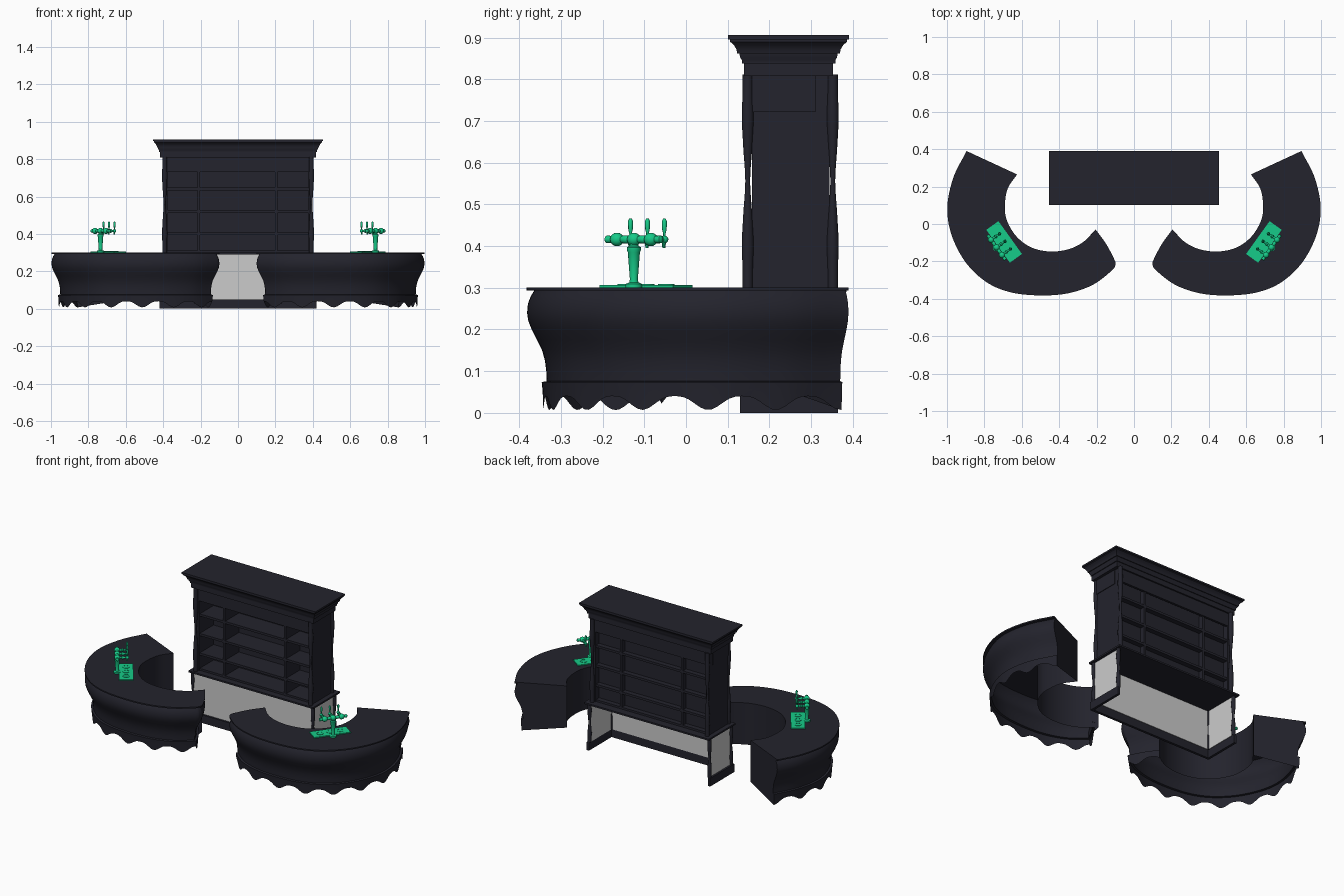
import bpy, bmesh, math
from mathutils import Vector

if "Cube" in bpy.data.objects:
    bpy.data.objects.remove(bpy.data.objects["Cube"])

def material(name, col):
    m = bpy.data.materials.new(name)
    m.diffuse_color = (*col, 1)
    m.use_nodes = True
    m.node_tree.nodes["Principled BSDF"].inputs["Base Color"].default_value = m.diffuse_color
    return m

DARK = material("dark_wood", (0.017, 0.017, 0.026))
GREY = material("grey_panel", (0.6, 0.6, 0.6))
GREEN = material("green_metal", (0.008, 0.60, 0.25))

def finish(name, bm, mat, smooth=True):
    bmesh.ops.recalc_face_normals(bm, faces=bm.faces)
    me = bpy.data.meshes.new(name)
    bm.to_mesh(me)
    bm.free()
    me.materials.append(mat)
    if smooth:
        me.shade_smooth()
        me.set_sharp_from_angle(angle=math.radians(35))
    ob = bpy.data.objects.new(name, me)
    bpy.context.collection.objects.link(ob)
    return ob

def box(name, x0, x1, y0, y1, z0, z1, mat=DARK):
    bm = bmesh.new()
    bmesh.ops.create_cube(bm, size=1)
    for v in bm.verts:
        v.co = ((x0 + x1) / 2 + v.co.x * (x1 - x0),
                (y0 + y1) / 2 + v.co.y * (y1 - y0),
                (z0 + z1) / 2 + v.co.z * (z1 - z0))
    return finish(name, bm, mat, False)

def rings(name, ring_list, mat, closed_ends=True, smooth=True):
    bm = bmesh.new()
    rows = [[bm.verts.new(p) for p in r] for r in ring_list]
    n = len(rows[0])
    for a, b in zip(rows, rows[1:]):
        for i in range(n):
            j = (i + 1) % n
            bm.faces.new((a[i], a[j], b[j], b[i]))
    if closed_ends:
        bm.faces.new(rows[0])
        bm.faces.new(rows[-1])
    return finish(name, bm, mat, smooth)

def lathe(name, prof, origin, axis, mat, n=16):
    # prof: (radius, distance along axis)
    axis = Vector(axis).normalized()
    u = axis.orthogonal().normalized()
    w = axis.cross(u)
    o = Vector(origin)
    rl = [[o + axis * h + (u * math.cos(2 * math.pi * i / n) + w * math.sin(2 * math.pi * i / n)) * r
           for i in range(n)] for r, h in prof]
    return rings(name, rl, mat)

def spline(pts, n):
    P = [Vector(p) for p in pts]
    P = [2 * P[0] - P[1]] + P + [2 * P[-1] - P[-2]]
    out = []
    for a, b, c, d in zip(P, P[1:], P[2:], P[3:]):
        for k in range(n):
            t = k / n
            out.append(0.5 * (2 * b + (c - a) * t + (2 * a - 5 * b + 4 * c - d) * t * t
                              + (3 * b - a - 3 * c + d) * t ** 3))
    return out + [P[-2]]

# ---------- curved counters ----------
OUT = spline([(-.895, .39), (-.965, .25), (-.998, .09), (-.975, -.06), (-.9, -.205), (-.79, -.31),
              (-.66, -.365), (-.5, -.382), (-.35, -.37), (-.22, -.325), (-.12, -.25), (-.1, -.22),
              (-.105, -.19), (-.15, -.105), (-.205, -.03)], 10)
INN = spline([(-.205, -.03), (-.27, -.095), (-.35, -.135), (-.45, -.147), (-.55, -.125),
              (-.63, -.065), (-.68, .02), (-.69, .1), (-.675, .19), (-.625, .265)], 6)[1:]
# inward normals, averaged over a window so the tight tip does not fold
nrm = []
for i in range(len(OUT)):
    t = OUT[min(i + 1, len(OUT) - 1)] - OUT[max(i - 1, 0)]
    nrm.append(Vector((-t.y, t.x)).normalized())
nrm = [sum((nrm[k] for k in range(max(0, i - 7), min(len(nrm), i + 8))), Vector((0, 0))).normalized()
       for i in range(len(nrm))]
nrm[0] = (INN[-1] - OUT[0]).normalized()
nrm[-1] = (INN[0] - OUT[-1]).normalized()
PROFILE = [(.293, .018), (.28, .010), (.262, .003), (.24, .001), (.22, .004), (.2, .012), (.175, .025),
           (.15, .037), (.125, .044), (.1, .047), (.076, .048), (.074, .036), (.055, .038)]
arc = [0]
for a, b in zip(OUT, OUT[1:]):
    arc.append(arc[-1] + (b - a).length)

def counter(side, sx):
    rl = []
    for z, off in PROFILE:
        rl.append([(sx * (p + q * off).x, (p + q * off).y, z) for p, q in zip(OUT, nrm)]
                  + [(sx * p.x, p.y, z) for p in INN])
    # scalloped lower edge with pointed feet
    low = []
    for p, q, s in zip(OUT, nrm, arc):
        c = p + q * .04
        low.append((sx * c.x, c.y, .04 - .033 * abs(math.cos(math.pi * s / .18)) ** 3))
    rl.append(low + [(sx * p.x, p.y, .045) for p in INN])
    rings(side + "_counter_body", rl, DARK, False)
    # thin worktop
    loop = OUT + INN
    rings(side + "_counter_top", [[(sx * p.x, p.y, z) for p in loop] for z in (.293, .301)], DARK)

# ---------- beer taps ----------
def ball(h, r):
    return [(r * math.sin(a), h - r * math.cos(a)) for a in (.5, .9, 1.3, 1.84, 2.24, 2.64)]

def taps(side, sx):
    d = Vector((sx * .58, -.81, 0)).normalized()
    n = Vector((sx * .81, .58, 0)).normalized()
    base = Vector((-.735 * sx, -.125, 0))
    tc = base + n * .05
    up = Vector((0, 0, 1))
    rings(side + "_drip_tray", [[tc + d * (a * .108) + n * (b * .04) + up * z
          for a, b in ((-1, -1), (1, -1), (1, 1), (-1, 1))] for z in (.3, .307)], GREEN, True, False)
    lathe(side + "_tap_column", [(.02, .301), (.02, .309), (.011, .313), (.0095, .32), (.0145, .385),
          (.017, .39), (.017, .397), (.011, .40), (.011, .41)], base, up, GREEN)
    bar = [(.004, -.083), (.009, -.08), (.009, -.072)]
    for h in (-.05, 0, .05):
        bar += ball(h, .0165) + ([(.0095, h + .019), (.0095, h + .031)] if h < .05 else [])
    bar += [(.009, .072), (.009, .08), (.004, .083)]
    lathe(side + "_tap_bar", bar, base + up * .416, d, GREEN)
    for k, h in enumerate((-.05, 0, .05)):
        o = base + d * h + up * .416
        lathe(f"{side}_faucet_{k}", [(.007, 0), (.007, .025), (.01, .027), (.01, .034), (.006, .036),
              (.006, .046)] + ball(.056, .0095), o, n, GREEN, 12)
        lathe(f"{side}_spout_{k}", [(.004, -.02), (.005, 0)], o + n * .054, up, GREEN, 10)
        lathe(f"{side}_tap_handle_{k}", [(.003, 0), (.003, .014), (.0055, .024), (.006, .044), (.003, .05)],
              o + n * .056, up, GREEN, 10)
        lathe(f"{side}_tray_ring_{k}", [(.02, .306), (.02, .309), (.016, .309), (.016, .3075)],
              tc + d * (h * 1.2), up, GREEN, 16)

for side, sx in (("left", 1), ("right", -1)):
    counter(side, sx)
    taps(side, sx)

# ---------- back cabinet: lower part, open behind and below ----------
box("front_plinth", -.42, .42, .13, .145, 0, .05)
box("front_panel", -.405, .405, .142, .148, .05, .291, GREY)
box("cabinet_ledge", -.425, .425, .125, .385, .29, .30)
for s, sx in (("left", -1), ("right", 1)):
    a, b = sorted((sx * .405, sx * .42))
    box(s + "_plinth", a, b, .13, .365, 0, .05)
    a, b = sorted((sx * .402, sx * .408))
    box(s + "_lower_panel", a, b, .142, .36, .05, .291, GREY)

# ---------- turned corner posts ----------
def post(name, x, y, r, z0, z1, waist):
    prof = []
    for i in range(25):
        t = i / 24
        w = math.exp(-((t - .5) / .13) ** 2) - .35 * math.exp(-((t - .2) / .08) ** 2) \
            - .35 * math.exp(-((t - .8) / .08) ** 2)
        prof.append((r - waist * w, z0 + t * (z1 - z0)))
    lathe(name, prof, (x, y, 0), (0, 0, 1), DARK, 12)

for s, sx in (("left", -1), ("right", 1)):
    for e, y in (("front", .148), ("back", .352)):
        post(f"{s}_{e}_upper_post", sx * .392, y, .0125, .30, .812, .0065)
        post(f"{s}_{e}_lower_post", sx * .408, y - (.002 if e == "front" else -.002), .011, .05, .291, .004)
    # upper side walls with a raised plate at the top
    a, b = sorted((sx * .376, sx * .396))
    box(s + "_side_wall", a, b, .158, .344, .30, .812)
    a, b = sorted((sx * .396, sx * .400))
    box(s + "_side_plate", a, b, .158, .31, .722, .812)

# ---------- shelves ----------
box("shelf_back", -.38, .38, .30, .308, .30, .812)
box("front_header", -.38, .38, .158, .172, .73, .812)
box("back_header", -.38, .38, .33, .344, .73, .812)
for k, z in enumerate((.305, .40, .52, .64)):
    box(f"shelf_{k}", -.377, .377, .165, .338, z - .007, z + .007)
for s, x in (("left", -.21), ("right", .205)):
    box(s + "_divider", x - .006, x + .006, .163, .338, .30, .74)

# ---------- stepped cornice ----------
CORNICE = [(0, .808), (0, .838), (.005, .838), (.005, .846), (.009, .852), (.011, .862), (.016, .862),
           (.018, .872), (.024, .882), (.033, .89), (.033, .896), (.038, .896), (.038, .906)]
rings("cornice", [[(a * (.417 + o), .246 + b * (.107 + o), z)
      for a, b in ((-1, -1), (1, -1), (1, 1), (-1, 1))] for o, z in CORNICE], DARK)
